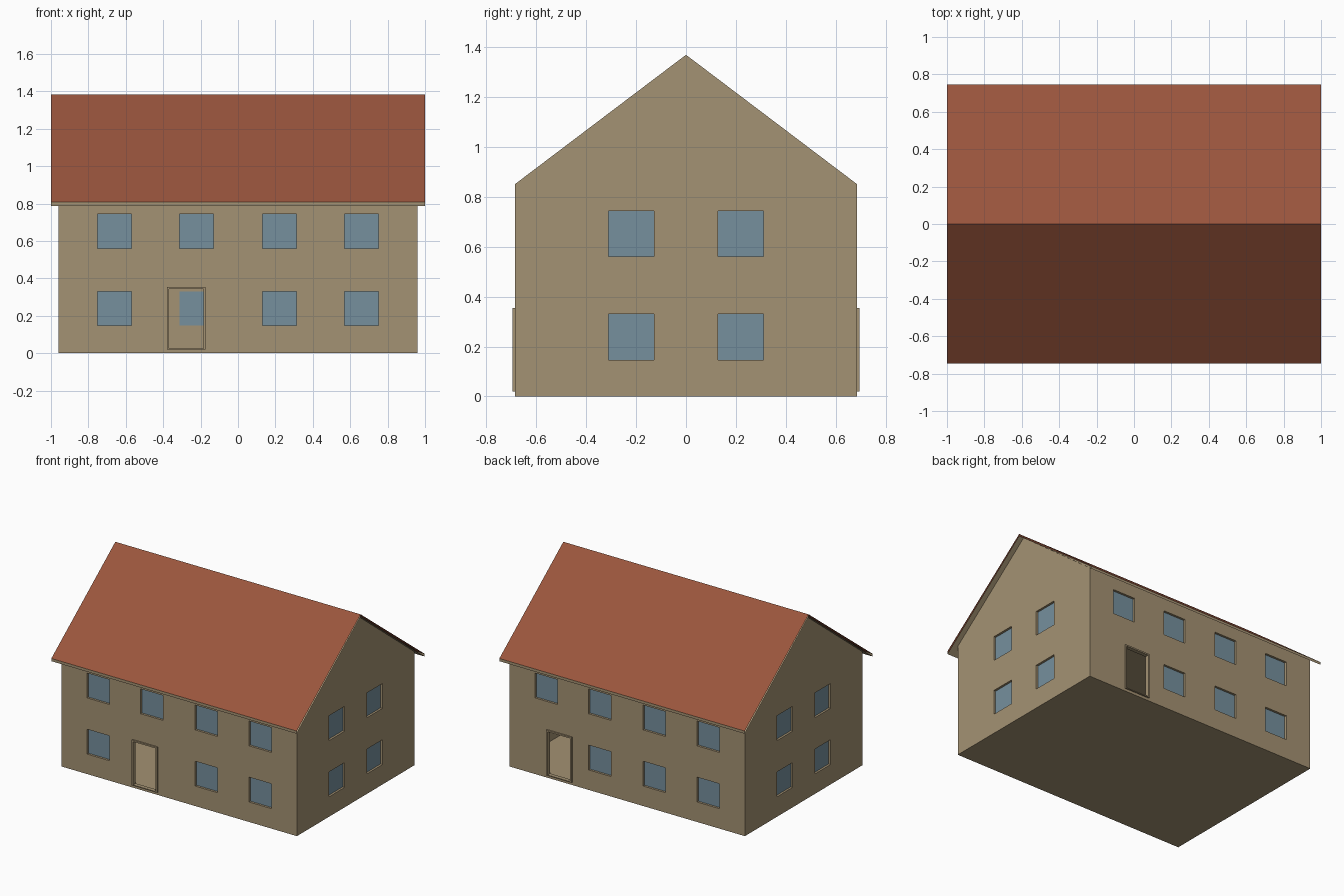
import bpy
import bmesh
from mathutils import Matrix, Vector

old = bpy.data.objects.get("Cube")
if old:
    bpy.data.objects.remove(old, do_unlink=True)

WX, WY = 0.96, 0.685        # outer wall half sizes
EAVE, PEAK = 0.851, 1.369   # wall heights
THICK = 0.02                # wall thickness
ROOF_X, ROOF_Y = 1.0, 0.745


def srgb(*rgb):
    return [((c / 255 + 0.055) / 1.055) ** 2.4 for c in rgb] + [1.0]


def material(name, colour):
    m = bpy.data.materials.new(name)
    m.use_nodes = True
    m.diffuse_color = colour
    bsdf = next(n for n in m.node_tree.nodes if n.type == 'BSDF_PRINCIPLED')
    bsdf.inputs["Base Color"].default_value = colour
    return m


plaster = material("tan plaster", srgb(164, 146, 115))
tile = material("red roof tile", srgb(154, 85, 61))
glass = material("blue glass", srgb(118, 144, 157))


def finish(name, bm, mat):
    mesh = bpy.data.meshes.new(name)
    bm.to_mesh(mesh)
    bm.free()
    mesh.materials.append(mat)
    ob = bpy.data.objects.new(name, mesh)
    bpy.context.scene.collection.objects.link(ob)
    return ob


def add_box(bm, lo, hi):
    lo, hi = Vector(lo), Vector(hi)
    bmesh.ops.create_cube(bm, size=1, matrix=Matrix.Translation((lo + hi) / 2)
                          @ Matrix.Diagonal((*(hi - lo), 1)))


def boxes(name, spans, mat):
    bm = bmesh.new()
    for lo, hi in spans:
        add_box(bm, lo, hi)
    return finish(name, bm, mat)


def gable_prism(name, x, y, base, eave, peak):
    """Solid with a pointed house profile, extruded along x."""
    bm = bmesh.new()
    profile = [(-y, base), (y, base), (y, eave), (0, peak), (-y, eave)]
    face = bm.faces.new([bm.verts.new((-x, *p)) for p in profile])
    res = bmesh.ops.extrude_face_region(bm, geom=[face])
    new = [v for v in res["geom"] if isinstance(v, bmesh.types.BMVert)]
    bmesh.ops.translate(bm, verts=new, vec=(2 * x, 0, 0))
    bmesh.ops.recalc_face_normals(bm, faces=bm.faces)
    return finish(name, bm, plaster)


def sheet(name, profile, mat):
    """Open strip: a y-z profile swept across the roof length."""
    bm = bmesh.new()
    rows = [[bm.verts.new((x, *p)) for x in (-ROOF_X, ROOF_X)] for p in profile]
    for (a, b), (d, c) in zip(rows, rows[1:]):
        bm.faces.new((a, b, c, d))
    return finish(name, bm, mat)


def opening(axis, side, centre, width, z0, z1, inner, outer):
    """Box in the wall facing `side` along `axis`, between two depths."""
    d = sorted((side * inner, side * outer))
    w = (centre - width / 2, centre + width / 2)
    x, y = (d, w) if axis == 'x' else (w, d)
    return (x[0], y[0], z0), (x[1], y[1], z1)


# Window places: (axis, side, wall distance, centre, bottom height)
LOW, HIGH = 0.147, 0.561
columns = (-0.66, -0.222, 0.222, 0.66)
windows = []
for side, door_column in ((-1, -0.222), (1, 0.66)):
    for c in columns:
        windows.append(('y', side, WY, c, HIGH))
        if c != door_column:
            windows.append(('y', side, WY, c, LOW))
for side in (-1, 1):
    for c in (-0.22, 0.22):
        for z in (LOW, HIGH):
            windows.append(('x', side, WX, c, z))
SIZE = 0.183
doors = {"front": (-1, -0.277), "back": (1, 0.55)}

# Hollow walls with window and door openings
walls = gable_prism("walls", WX, WY, 0, EAVE, PEAK)
room = gable_prism("room_cutter", WX - THICK, WY - THICK, THICK, EAVE - 0.01, PEAK - 0.025)
cuts = [opening(a, s, c, SIZE, z, z + SIZE, w - 0.05, w + 0.05) for a, s, w, c, z in windows]
cuts += [opening('y', s, c, 0.194, 0.022, 0.348, WY - 0.05, WY + 0.05) for s, c in doors.values()]
holes = boxes("opening_cutter", cuts, plaster)
bpy.context.view_layer.objects.active = walls
for cutter in (room, holes):
    mod = walls.modifiers.new("cut", 'BOOLEAN')
    mod.operation, mod.solver, mod.object = 'DIFFERENCE', 'EXACT', cutter
    bpy.ops.object.modifier_apply(modifier=mod.name)
for cutter in (room, holes):
    bpy.data.objects.remove(cutter, do_unlink=True)

# Window panes, set back in the openings
boxes("window_panes", [opening(a, s, c, SIZE, z, z + SIZE, w - THICK, w - 0.016)
                       for a, s, w, c, z in windows], glass)

# Door frames standing slightly proud of the wall
for name, (s, c) in doors.items():
    bar, half, z0, z1 = 0.011, 0.103, 0.02, 0.355
    inner, outer = WY - THICK, WY + 0.01
    parts = [opening('y', s, c + k * (half - bar / 2), bar, z0, z1, inner, outer) for k in (-1, 1)]
    parts += [opening('y', s, c, 2 * (half - bar), z, z + h, inner, outer)
              for z, h in ((z0, 0.006), (z1 - bar, bar))]
    boxes(name + "_door_frame", parts, plaster)

# Upper floor and attic floor
IX, IY = WX - THICK, WY - THICK
boxes("upper_floors", [((-IX, -IY, z), (IX, IY, z + 0.02)) for z in (0.42, 0.815)], plaster)

# Roof covering, with eave edge and underside
sheet("roof_tiles", [(-ROOF_Y, 0.808), (0, 1.383), (ROOF_Y, 0.808)], tile)
sheet("roof_underside", [(ROOF_Y, 0.808), (ROOF_Y, 0.788), (0, 1.369),
                         (-ROOF_Y, 0.788), (-ROOF_Y, 0.808)], plaster)
